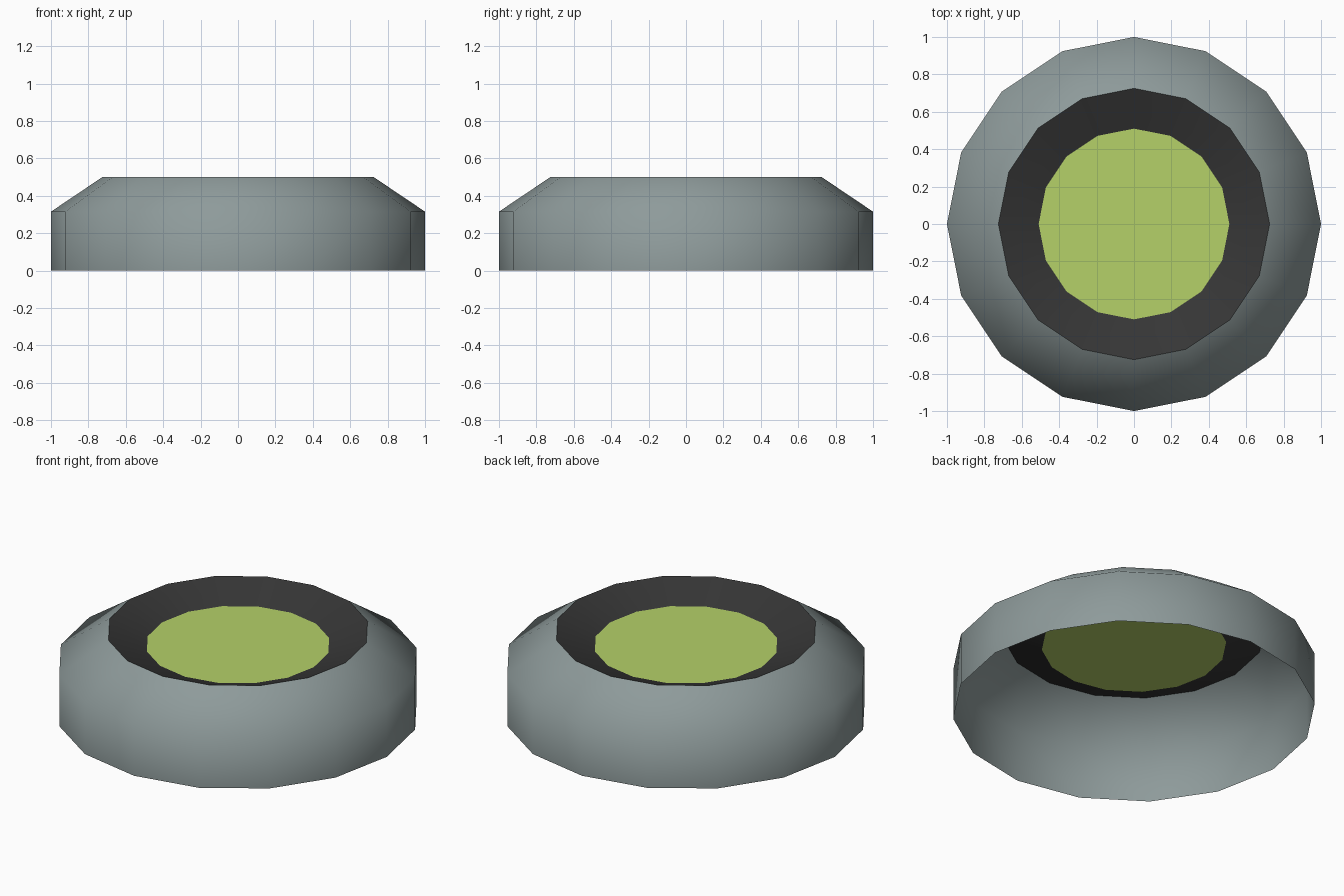
import bpy, bmesh, math

if "Cube" in bpy.data.objects:
    bpy.data.objects.remove(bpy.data.objects["Cube"])

SIDES = 16


def material(name, colour):
    m = bpy.data.materials.new(name)
    m.diffuse_color = (*colour, 1)
    m.use_nodes = True
    m.node_tree.nodes["Principled BSDF"].inputs["Base Color"].default_value = m.diffuse_color
    return m


def lathe(name, profile, mat, cap=False, smooth=True):
    """Open 16-sided surface through (radius, z) rings, optionally capped at the last ring."""
    bm = bmesh.new()
    rings = []
    for r, z in profile:
        rings.append([bm.verts.new((r * math.cos(i * math.tau / SIDES),
                                    r * math.sin(i * math.tau / SIDES), z))
                      for i in range(SIDES)])
    for a, b in zip(rings, rings[1:]):
        for i in range(SIDES):
            j = (i + 1) % SIDES
            bm.faces.new((a[i], a[j], b[j], b[i]))
    if cap:
        bm.faces.new(rings[-1])
    for f in bm.faces:
        f.smooth = smooth
    mesh = bpy.data.meshes.new(name)
    bm.to_mesh(mesh)
    bm.free()
    mesh.materials.append(mat)
    obj = bpy.data.objects.new(name, mesh)
    bpy.context.collection.objects.link(obj)
    return obj


grey = material("blue grey", (0.27, 0.325, 0.325))
dark = material("charcoal", (0.037, 0.037, 0.037))
green = material("lime green", (0.46, 0.64, 0.14))

# Outer shell: upright wall and sloping shoulder, open underneath
lathe("housing", [(1.0, 0.0), (1.0, 0.315), (0.725, 0.5)], grey)
# Dark ring dipping inwards to the button
lathe("bezel", [(0.725, 0.5), (0.51, 0.415)], dark)
# Flat recessed button
lathe("button", [(0.51, 0.415)], green, cap=True, smooth=False)
